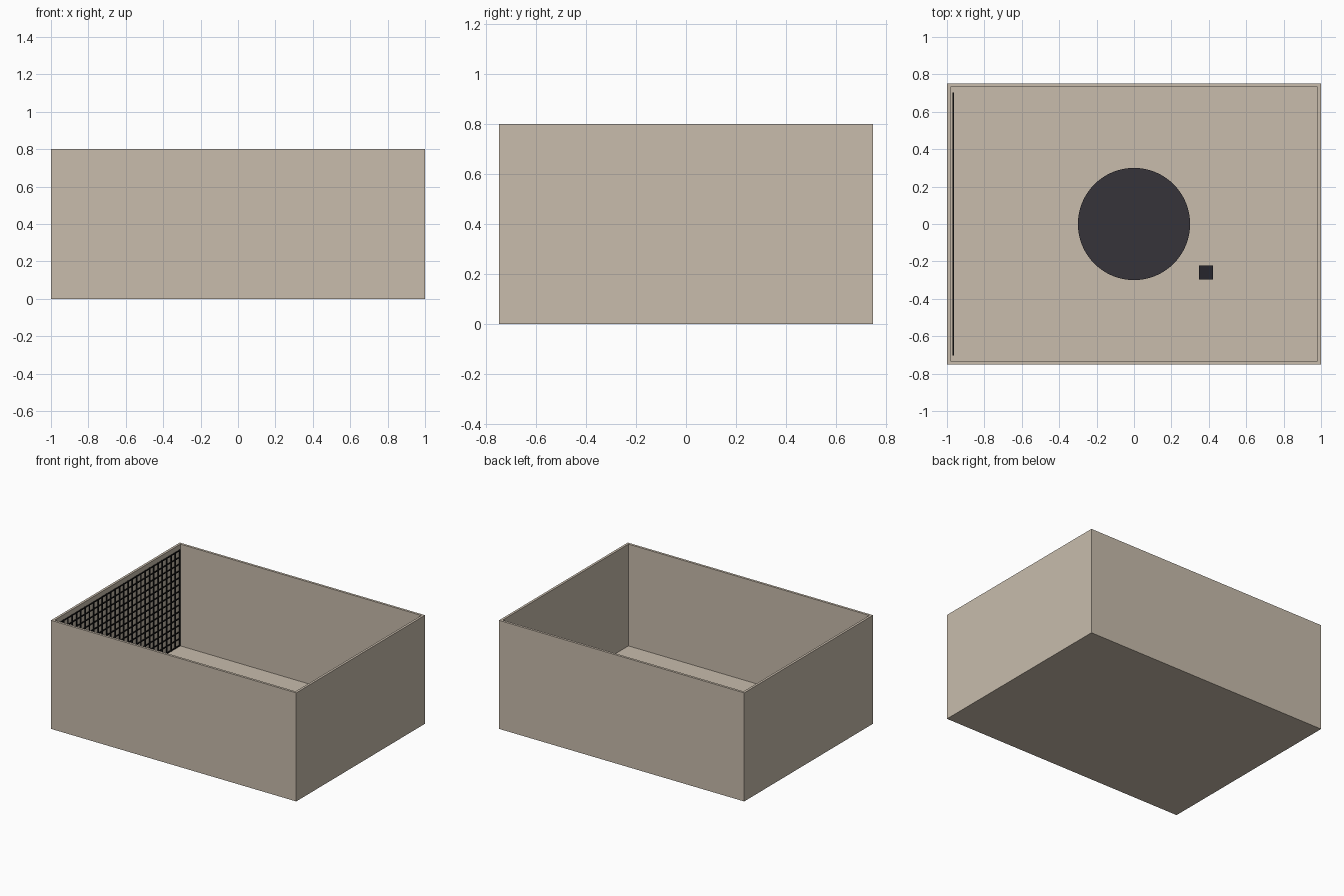
import bpy, bmesh
from mathutils import Matrix, Vector

if "Cube" in bpy.data.objects:
    bpy.data.objects.remove(bpy.data.objects["Cube"])


def material(name, rgb):
    m = bpy.data.materials.new(name)
    m.diffuse_color = (*rgb, 1)
    m.use_nodes = True
    m.node_tree.nodes["Principled BSDF"].inputs["Base Color"].default_value = m.diffuse_color
    return m


BEIGE = material("beige", (0.578, 0.503, 0.413))
CHARCOAL = material("charcoal", (0.037, 0.034, 0.042))
DARK = material("dark_grey", (0.019, 0.018, 0.025))
BLACK = material("black_wire", (0.01, 0.01, 0.01))


def finish(name, bm, mat):
    me = bpy.data.meshes.new(name)
    bm.to_mesh(me)
    bm.free()
    me.materials.append(mat)
    ob = bpy.data.objects.new(name, me)
    bpy.context.collection.objects.link(ob)
    return ob


def add_box(bm, center, size):
    mat = Matrix.Translation(center) @ Matrix.Diagonal((*size, 1))
    return bmesh.ops.create_cube(bm, size=1, matrix=mat)


WALL, FLOOR, HEIGHT = 0.025, 0.05, 0.8

# open tray: box whose top is inset for the rim and sunk to the floor
bm = bmesh.new()
add_box(bm, (0, 0, HEIGHT / 2), (2, 1.5, HEIGHT))
top = max(bm.faces, key=lambda f: f.calc_center_median().z)
bmesh.ops.inset_individual(bm, faces=[top], thickness=WALL)
ext = bmesh.ops.extrude_discrete_faces(bm, faces=[top])
bmesh.ops.translate(bm, verts=ext["faces"][0].verts, vec=Vector((0, 0, FLOOR - HEIGHT)))
finish("open_box", bm, BEIGE)

# round plate in the middle of the floor
bm = bmesh.new()
bmesh.ops.create_cone(bm, cap_ends=True, segments=64, radius1=0.3, radius2=0.3,
                      depth=0.03, matrix=Matrix.Translation((0, 0, FLOOR + 0.015)))
disc = finish("round_plate", bm, CHARCOAL)
bpy.context.view_layer.objects.active = disc
disc.select_set(True)
bpy.ops.object.shade_smooth_by_angle()

# small square block beside the plate
bm = bmesh.new()
add_box(bm, (0.385, -0.26, FLOOR + 0.015), (0.075, 0.075, 0.03))
finish("small_block", bm, DARK)

# wire grid against the left inner wall
bm = bmesh.new()
X, W = -0.966, 0.007
for i in range(29):
    add_box(bm, (X, -0.7 + 0.05 * i, 0.42), (W, W, 0.71))
for i in range(15):
    add_box(bm, (X, 0, 0.07 + 0.05 * i), (W * 0.9, 1.4, W))
finish("wire_grid", bm, BLACK)
